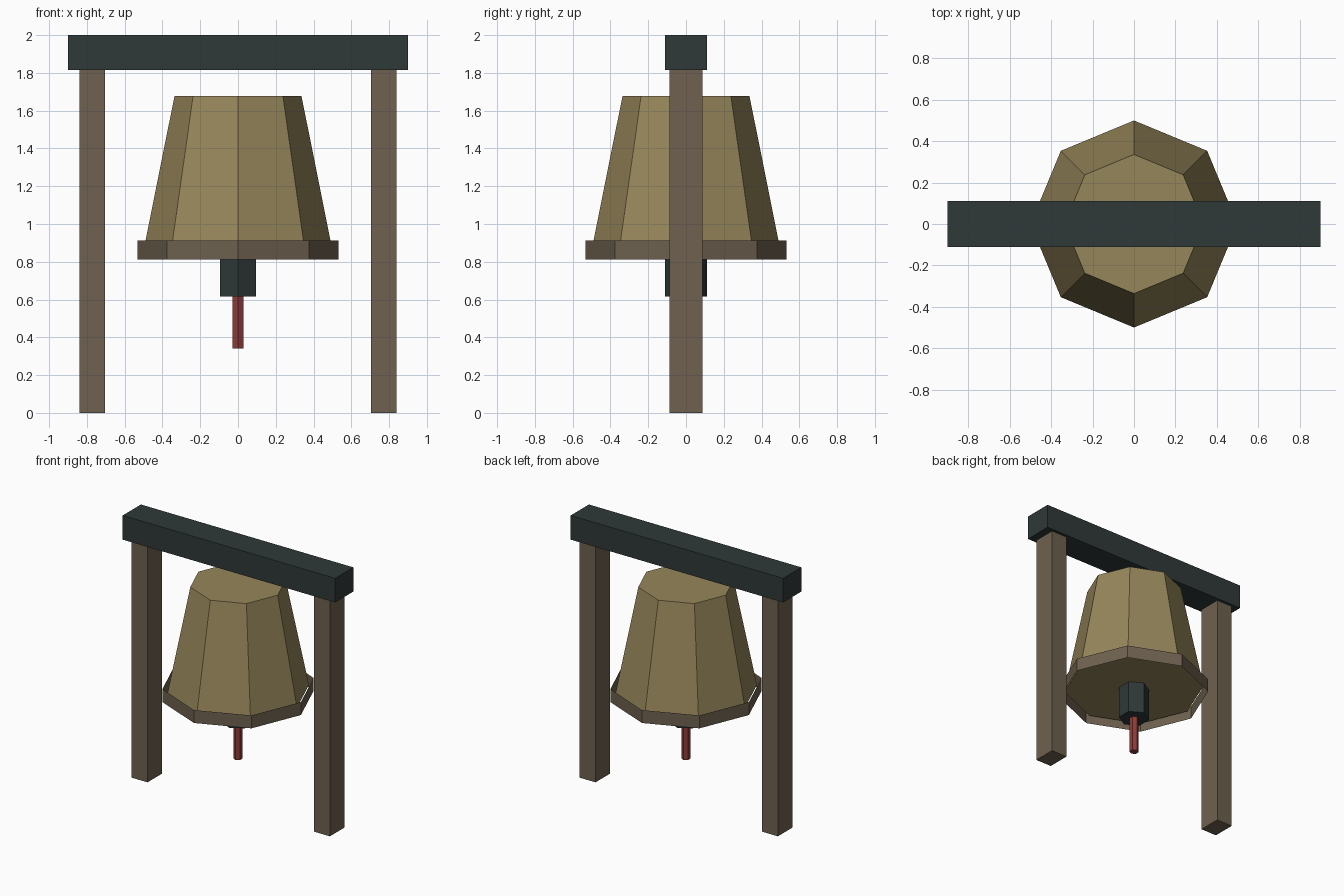
import bpy, bmesh, math

if "Cube" in bpy.data.objects:
    bpy.data.objects.remove(bpy.data.objects["Cube"])


def material(name, r, g, b):
    """Flat material from 0-255 screen colour, stored as linear."""
    lin = [((c / 255 + 0.055) / 1.055) ** 2.4 for c in (r, g, b)]
    mat = bpy.data.materials.new(name)
    mat.diffuse_color = (*lin, 1)
    mat.use_nodes = True
    mat.node_tree.nodes["Principled BSDF"].inputs["Base Color"].default_value = mat.diffuse_color
    return mat


WOOD = material("brown_wood", 110, 97, 79)
BRASS = material("aged_brass", 150, 134, 90)
IRON = material("dark_iron", 47, 57, 56)
RED = material("dull_red", 142, 61, 58)


def finish(bm, name, mat):
    mesh = bpy.data.meshes.new(name)
    bm.to_mesh(mesh)
    bm.free()
    mesh.materials.append(mat)
    obj = bpy.data.objects.new(name, mesh)
    bpy.context.collection.objects.link(obj)
    return obj


def box(name, mat, x0, x1, half_y, z0, z1):
    bm = bmesh.new()
    bmesh.ops.create_cube(bm, size=1)
    for v in bm.verts:
        v.co.x = x1 if v.co.x > 0 else x0
        v.co.y *= 2 * half_y
        v.co.z = z1 if v.co.z > 0 else z0
    return finish(bm, name, mat)


def prism(name, mat, sides, r0, r1, z0, z1, capped=True):
    """Upright faceted cylinder or cone with a corner on the y axis."""
    bm = bmesh.new()
    rings = []
    for r, z in ((r0, z0), (r1, z1)):
        angles = [math.pi / 2 + math.tau * i / sides for i in range(sides)]
        rings.append([bm.verts.new((r * math.cos(a), r * math.sin(a), z)) for a in angles])
    low, high = rings
    for i in range(sides):
        j = (i + 1) % sides
        bm.faces.new((low[i], low[j], high[j], high[i]))
    if capped:
        bm.faces.new(low[::-1])
        bm.faces.new(high)
    return finish(bm, name, mat)


# Frame: two posts and a cross beam
box("left_post", WOOD, -0.84, -0.705, 0.088, 0, 1.815)
box("right_post", WOOD, 0.705, 0.84, 0.088, 0, 1.815)
box("cross_beam", IRON, -0.90, 0.90, 0.11, 1.815, 2.0)

# Bell body with an open band around its mouth
prism("bell_body", BRASS, 8, 0.50, 0.336, 0.861, 1.678)
prism("bell_rim_band", WOOD, 8, 0.533, 0.533, 0.813, 0.912, capped=False)

# Clapper and its pull rod
prism("clapper", IRON, 6, 0.11, 0.11, 0.615, 0.87)
prism("pull_rod", RED, 6, 0.033, 0.033, 0.34, 0.62)
